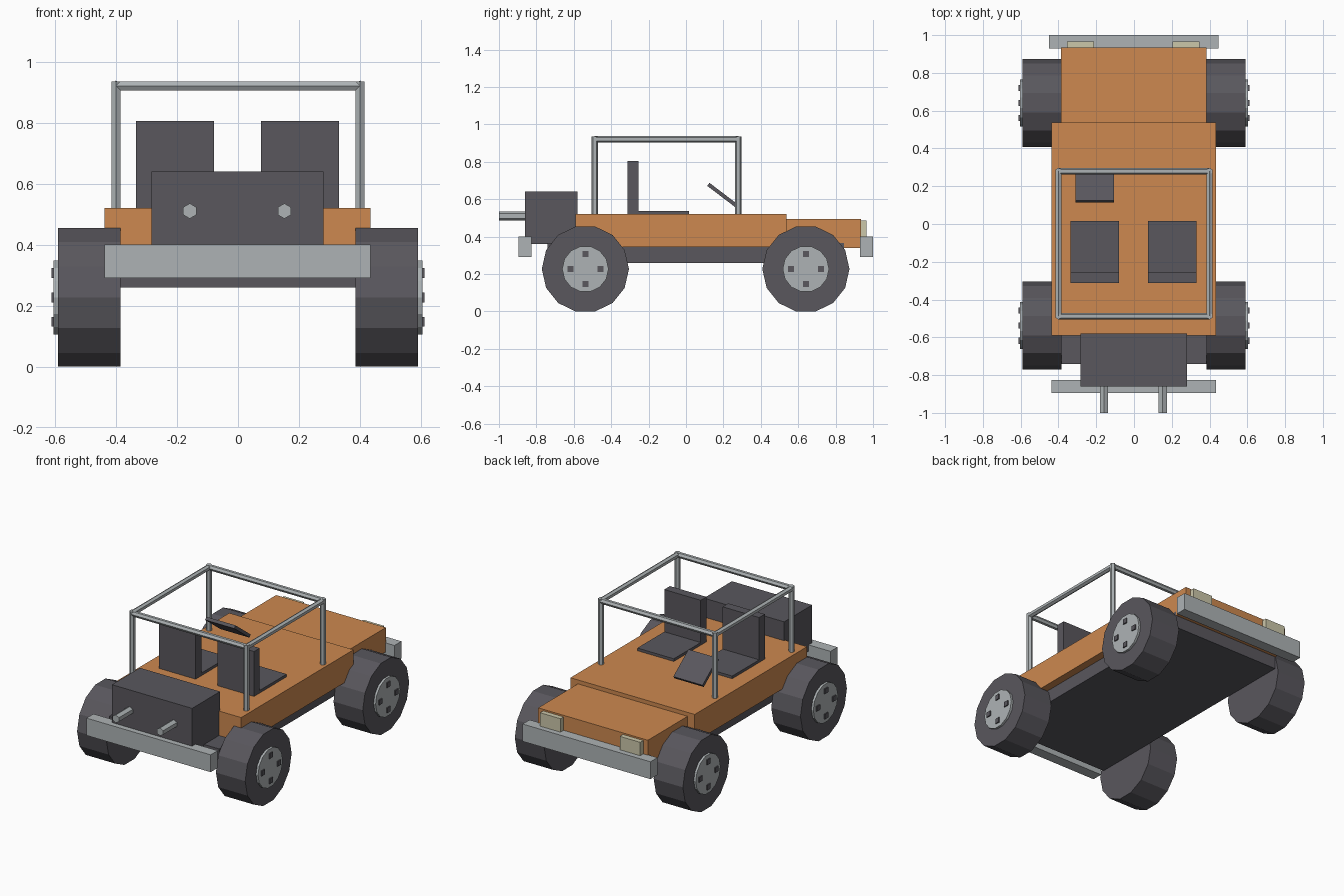
import bpy
from math import pi
from mathutils import Vector

if "Cube" in bpy.data.objects:
    bpy.data.objects.remove(bpy.data.objects["Cube"])


def material(name, rgb):
    m = bpy.data.materials.new(name)
    m.use_nodes = True
    m.diffuse_color = (*rgb, 1)
    m.node_tree.nodes["Principled BSDF"].inputs["Base Color"].default_value = (*rgb, 1)
    return m


ORANGE = material("orange paint", (0.61, 0.25, 0.08))
DARK = material("dark rubber", (0.1, 0.095, 0.11))
GREY = material("grey metal", (0.42, 0.45, 0.46))
LAMP = material("pale lamp", (0.6, 0.57, 0.4))


def finish(name, mat):
    ob = bpy.context.object
    ob.name = name
    ob.data.materials.append(mat)
    return ob


def box(name, mat, x, y, z):
    """Box from its (low, high) range on each axis."""
    bpy.ops.mesh.primitive_cube_add(size=1)
    ob = finish(name, mat)
    lo, hi = Vector((x[0], y[0], z[0])), Vector((x[1], y[1], z[1]))
    ob.location = (lo + hi) / 2
    ob.scale = hi - lo
    return ob


def rod(name, mat, start, end, radius, sides=6, spin=0.0):
    """Flat-sided cylinder between two points."""
    a, b = Vector(start), Vector(end)
    bpy.ops.mesh.primitive_cylinder_add(vertices=sides, radius=radius, depth=(b - a).length)
    ob = finish(name, mat)
    for v in ob.data.vertices:
        x, y, z = v.co
        d = (b - a).normalized()
        # Lay the cylinder along its axis
        if abs(d.x) > 0.5:
            v.co = (z, y, -x)
        elif abs(d.y) > 0.5:
            v.co = (x, z, -y)
    if abs((b - a).normalized().y) < 0.5 and spin:
        ob.rotation_euler.x = spin
    ob.location = (a + b) / 2
    return ob


# Body shell, chassis and engine
box("chassis", DARK, (-0.385, 0.385), (-0.74, 0.845), (0.26, 0.365))
box("body", ORANGE, (-0.437, 0.435), (-0.59, 0.537), (0.345, 0.52))
box("rear_deck", ORANGE, (-0.387, 0.383), (0.53, 0.935), (0.34, 0.495))
box("engine_box", DARK, (-0.283, 0.28), (-0.86, -0.58), (0.36, 0.64))
box("front_bumper", GREY, (-0.437, 0.435), (-0.895, -0.825), (0.29, 0.40))
box("rear_bumper", GREY, (-0.45, 0.447), (0.93, 1.0), (0.29, 0.40))

# Paired fittings
for side, pipe_x, lamp_x, seat_x in (("right", -0.158, -0.355, -0.335),
                                     ("left", 0.152, 0.205, 0.075)):
    rod(side + "_pipe", GREY, (pipe_x, -1, 0.51), (pipe_x, -0.84, 0.51), 0.025)
    box(side + "_lamp", LAMP, (lamp_x, lamp_x + 0.143), (0.93, 0.966), (0.40, 0.485))
    box(side + "_seat_cushion", DARK, (seat_x, seat_x + 0.256), (-0.31, 0.015), (0.50, 0.537))
    box(side + "_seat_back", DARK, (seat_x, seat_x + 0.256), (-0.312, -0.255), (0.52, 0.805))

# Tilted control panel
panel = box("control_panel", DARK, (-0.31, -0.105), (0.10, 0.29), (0.612, 0.632))
panel.rotation_euler.x = -0.65

# Roll cage
X, Y0, Y1, TOP, R = 0.4, -0.488, 0.28, 0.92, 0.0175
for y in (Y0, Y1):
    rod("cage_cross_bar", GREY, (-X, y, TOP), (X, y, TOP), R)
    for x in (-X, X):
        rod("cage_post", GREY, (x, y, 0.5), (x, y, TOP + 0.015), R)
for x in (-X, X):
    rod("cage_side_bar", GREY, (x, Y0, TOP), (x, Y1, TOP), R)

# Wheels with hubs and square bolts
ZC = 0.227
for s in (-1, 1):
    for y in (-0.538, 0.641):
        rod("tyre", DARK, (s * 0.385, y, ZC), (s * 0.59, y, ZC), 0.233, 14, 0)
        rod("hub", GREY, (s * 0.55, y, ZC), (s * 0.604, y, ZC), 0.124, 14, 0)
        for dy, dz in ((1, 0), (-1, 0), (0, 1), (0, -1)):
            by, bz = y + dy * 0.08, ZC + dz * 0.08
            box("bolt", DARK, sorted((s * 0.59, s * 0.611)),
                (by - 0.016, by + 0.016), (bz - 0.016, bz + 0.016))
